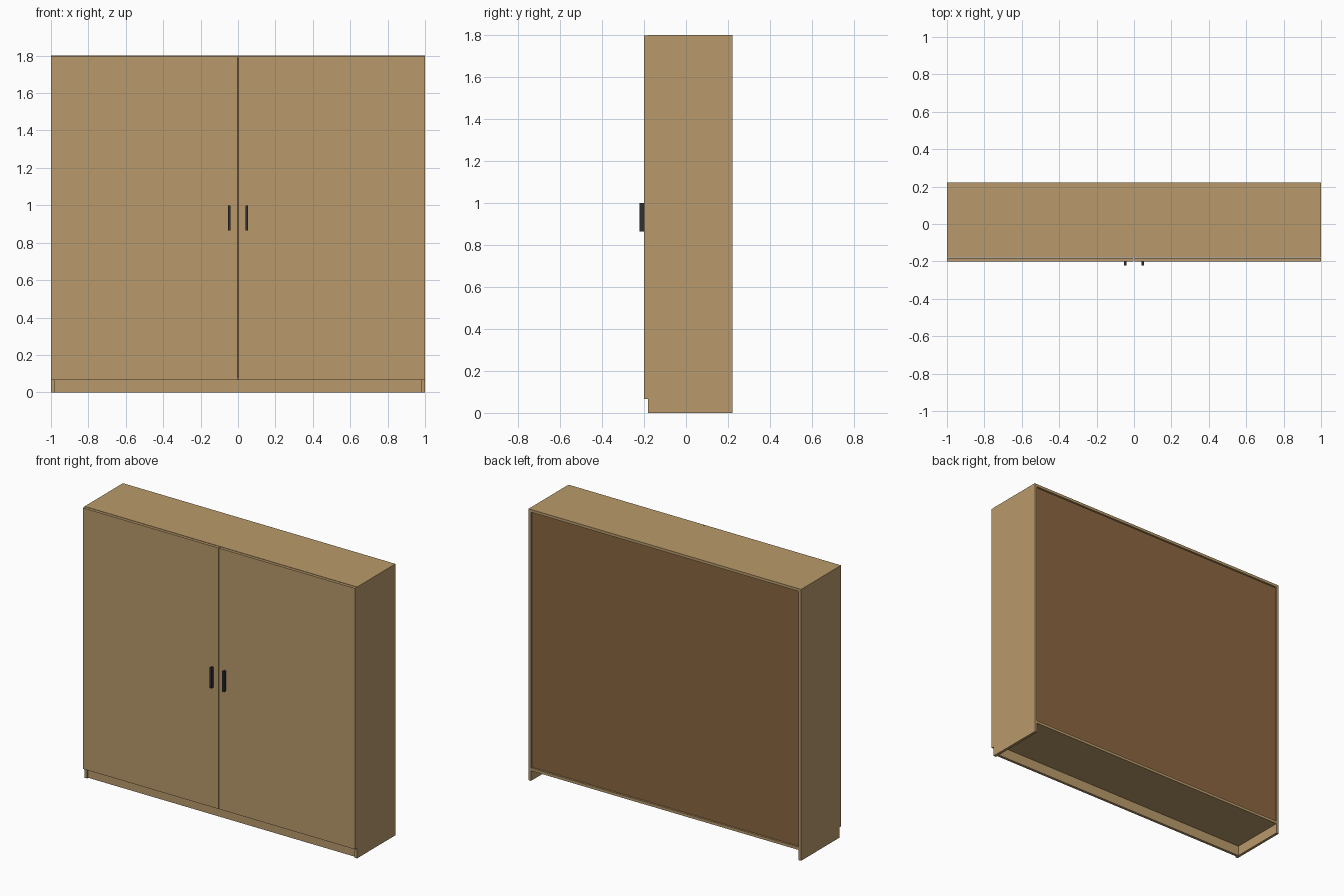
import bpy

if "Cube" in bpy.data.objects:
    bpy.data.objects.remove(bpy.data.objects["Cube"])


def material(name, rgb):
    m = bpy.data.materials.new(name)
    lin = [((c / 255 + 0.055) / 1.055) ** 2.4 for c in rgb]
    m.diffuse_color = (*lin, 1)
    m.use_nodes = True
    m.node_tree.nodes["Principled BSDF"].inputs["Base Color"].default_value = m.diffuse_color
    return m


TAN = material("light_wood", (185, 154, 107))
BROWN = material("brown_backing", (139, 102, 64))
DARK = material("dark_metal", (48, 48, 48))


def box(name, lo, hi, mat):
    """Axis-aligned board between two corners."""
    bpy.ops.mesh.primitive_cube_add(
        size=1, location=[(a + b) / 2 for a, b in zip(lo, hi)])
    o = bpy.context.object
    o.name = name
    o.scale = [b - a for a, b in zip(lo, hi)]
    bpy.ops.object.transform_apply(location=False, rotation=False, scale=True)
    o.data.materials.append(mat)
    return o


T = 0.018                       # board thickness
FRONT, BACK = -0.18, 0.222      # carcass depth
HEIGHT, KICK = 1.8, 0.067       # overall height, plinth height
INNER = 1 - T

# Mirrored parts: side panels, doors and handles
for side, s in (("left", -1), ("right", 1)):
    def pair(name, x0, x1, y0, y1, z0, z1, mat):
        xs = sorted((s * x0, s * x1))
        box(f"{side}_{name}", (xs[0], y0, z0), (xs[1], y1, z1), mat)

    pair("side_panel", INNER, 1, FRONT, BACK, 0, HEIGHT, TAN)
    pair("door", 0.002, 0.999, -0.2, FRONT - 0.001, KICK, HEIGHT - 0.002, TAN)
    pair("handle", 0.039, 0.053, -0.222, -0.2, 0.865, 1.0, DARK)

# Top, bottom and plinth boards between the sides
box("top_panel", (-INNER, FRONT, HEIGHT - T), (INNER, BACK, HEIGHT), TAN)
box("bottom_panel", (-INNER, FRONT, KICK), (INNER, BACK, KICK + T), TAN)
box("plinth", (-INNER, FRONT + 0.012, 0), (INNER, FRONT + 0.012 + T, KICK), TAN)

# Recessed back panel
box("back_panel", (-INNER, BACK - 0.02, KICK + T),
    (INNER, BACK - 0.012, HEIGHT - T), BROWN)
